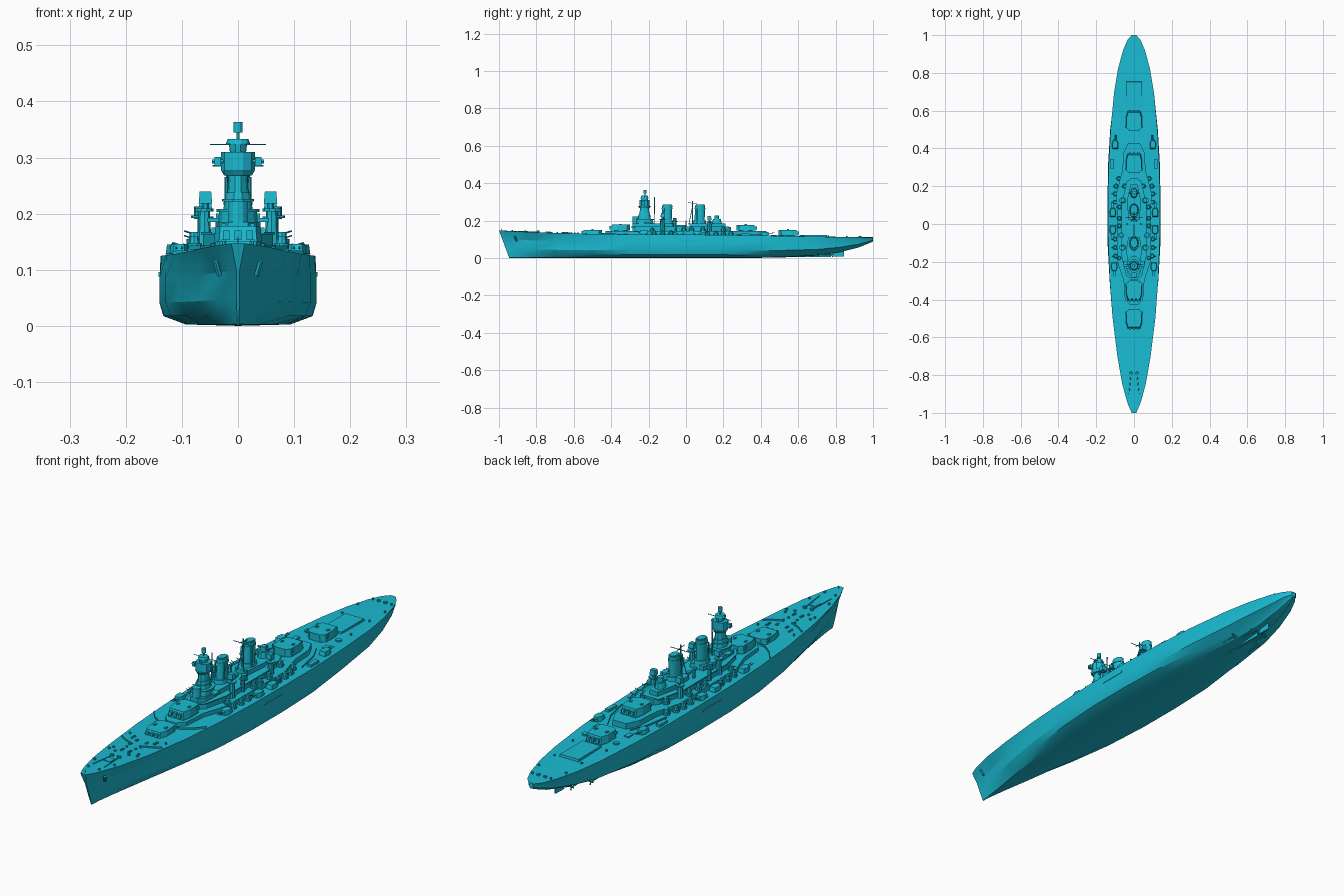
import bpy, bmesh, math, random
from mathutils import Vector

if "Cube" in bpy.data.objects:
    bpy.data.objects.remove(bpy.data.objects["Cube"])

random.seed(4)
mat = bpy.data.materials.new("hull_paint")
mat.diffuse_color = (0.01, 0.5, 0.65, 1)
mat.use_nodes = True
mat.node_tree.nodes["Principled BSDF"].inputs["Base Color"].default_value = mat.diffuse_color


def finish(name, bm):
    bmesh.ops.recalc_face_normals(bm, faces=bm.faces)
    me = bpy.data.meshes.new(name)
    bm.to_mesh(me)
    bm.free()
    me.materials.append(mat)
    ob = bpy.data.objects.new(name, me)
    bpy.context.collection.objects.link(ob)
    return ob


def loft(bm, rings):
    vs = [[bm.verts.new(p) for p in r] for r in rings]
    n = len(vs[0])
    for a, b in zip(vs, vs[1:]):
        for i in range(n):
            bm.faces.new((a[i], a[(i + 1) % n], b[(i + 1) % n], b[i]))
    bm.faces.new(vs[0])
    bm.faces.new(vs[-1])


def prism(name, outline, z0, z1, top=1.0, both=False, shift=0.0):
    """Vertical prism; top scales and shifts the upper outline, both mirrors it in x."""
    cx = sum(p[0] for p in outline) / len(outline)
    cy = sum(p[1] for p in outline) / len(outline)
    bm = bmesh.new()
    for s in ((1, -1) if both else (1,)):
        loft(bm, [[(s * x, y, z0) for x, y in outline],
                  [(s * (cx + (x - cx) * top), cy + (y - cy) * top + shift, z1) for x, y in outline]])
    return finish(name, bm)


def sym(half):
    return half + [(-x, y) for x, y in reversed(half)]


def rect(x, y, w, l):
    return [(x - w / 2, y - l / 2), (x + w / 2, y - l / 2), (x + w / 2, y + l / 2), (x - w / 2, y + l / 2)]


def oval(x, y, rx, ry=None, n=12):
    ry = ry or rx
    return [(x + rx * math.cos(math.tau * i / n), y + ry * math.sin(math.tau * i / n)) for i in range(n)]


def rod(name, a, b, r, both=False, n=6):
    bm = bmesh.new()
    for s in ((1, -1) if both else (1,)):
        p, q = (Vector((s * v[0], v[1], v[2])) for v in (a, b))
        rot = (q - p).to_track_quat('Z', 'Y')
        ring = [rot @ Vector((x, y, 0)) for x, y in oval(0, 0, r, n=n)]
        loft(bm, [[p + v for v in ring], [q + v for v in ring]])
    return finish(name, bm)


# Hull stations: y, half widths at deck, side and bilge, keel height, deck height
stations = [
    (-1, .012, .003, .002, 0, .147), (-.95, .034, .013, .008, 0, .144), (-.85, .062, .036, .024, 0, .139),
    (-.7, .088, .071, .052, 0, .133), (-.5, .113, .106, .092, 0, .128), (-.3, .128, .129, .12, 0, .126),
    (-.1, .136, .14, .132, 0, .125), (.1, .138, .14, .133, 0, .124), (.3, .135, .138, .126, 0, .121),
    (.5, .124, .126, .102, .002, .118), (.7, .105, .102, .065, .012, .114), (.82, .085, .078, .038, .03, .112),
    (.92, .058, .05, .022, .055, .111), (.975, .034, .028, .012, .077, .11), (1, .012, .009, .005, .088, .11)]
rings = []
for y, d, m, b, k, D in stations:
    h = D - k
    half = [(0, k), (b * .7, k + .02 * h), (b, k + .14 * h), (m, k + .33 * h), (m, k + .68 * h), (d, D), (0, D + .001)]
    fall = max(0, (-y - .7) / .3)
    prof = half + [(-x, z) for x, z in reversed(half[1:-1])]
    rings.append([(x, y + fall * .055 * (1 - z / .147), z) for x, z in prof])
bm = bmesh.new()
loft(bm, rings)
hull = finish("hull", bm)
bpy.context.view_layer.objects.active = hull
hull.select_set(True)
bpy.ops.object.shade_smooth_by_angle(angle=math.radians(25))


def deck(y):
    for a, b in zip(stations, stations[1:]):
        if a[0] <= y <= b[0]:
            return a[5] + (b[5] - a[5]) * (y - a[0]) / (b[0] - a[0])


# Armour belt strake, rudder, skegs, shafts and propellers
prism("belt_strake", rect(.138, .03, .007, .12), .088, .096, both=True)
prism("rudder", sym([(.001, .785), (.005, .80), (.002, .845)]), .008, .06)
prism("skeg", sym([(.004, .58), (.006, .7), (.002, .775)]), .006, .04)
for x, y0, y1 in ((.028, .55, .78), (.06, .5, .7)):
    rod("propeller_shaft", (x, y0, .02), (x, y1, .016), .003, True)
    rod("shaft_strut", (x, y1 - .02, .016), (x * .8, y1 - .02, .06), .002, True)
    for i in range(4):
        a = math.tau * i / 4
        rod("propeller_blade", (x, y1, .019), (x + .013 * math.cos(a), y1 + .003, .019 + .013 * math.sin(a)), .003, True)

# Stepped superstructure decks
prism("main_deckhouse", sym([(.02, -.43), (.048, -.40), (.055, -.30), (.088, -.2), (.092, .17),
                             (.062, .28), (.055, .38), (.03, .43)]), .118, .143)
prism("upper_deckhouse", sym([(.02, -.285), (.04, -.265), (.062, -.17), (.062, .11), (.035, .22), (.02, .24)]), .143, .165)
prism("bridge_base", sym([(.018, -.285), (.034, -.26), (.04, -.13), (.03, -.07)]), .165, .185)
prism("aft_base", sym([(.028, .02), (.038, .12), (.018, .21)]), .165, .185)
prism("deck_lip", sym([(.02, -.295), (.043, -.27), (.066, -.17), (.066, .11), (.037, .23)]), .163, .167)

# Main turrets, d is the direction the guns face
def turret(name, y, z, h, d):
    prism(name + "_barbette", oval(0, y, .036, n=20), .11, z + .004)
    out = sym([(.034, y + d * .054), (.043, y + d * .02), (.042, y - d * .035), (.024, y - d * .05)])
    prism(name, out, z, z + h, .93, shift=-d * .004)
    prism(name + "_rangefinder", rect(0, y - d * .03, .094, .01), z + h * .55, z + h * .9)
    for x in (-.021, 0, .021):
        prism(name + "_gun_port", rect(x, y + d * .052, .012, .014), z + .006, z + h * .75)
    prism(name + "_hood", rect(.025, y, .008, .012), z + h, z + h + .004, both=True)


turret("turret_fore_low", -.5, .127, .023, -1)
turret("turret_fore_high", -.35, .147, .031, -1)
turret("turret_aft_high", .32, .146, .031, 1)
turret("turret_aft_low", .545, .12, .03, 1)
prism("aft_gun_cover", rect(0, .68, .086, .15), .11, .123, .97)

# Bridge tower, stacked tiers: half width, half length, bottom, top, taper
for i, (w, l, z0, z1, t) in enumerate([
        (.034, .05, .185, .205, .95), (.037, .053, .203, .208, 1), (.025, .036, .208, .238, .85),
        (.027, .036, .222, .226, 1), (.018, .028, .238, .275, .85), (.024, .03, .268, .277, 1.2),
        (.029, .027, .277, .31, 1), (.014, .02, .31, .324, 1.1), (.021, .021, .324, .333, .85)]):
    prism(f"bridge_tier_{i}", oval(0, -.222, w * 1.04, l, 10), z0, z1, t)
prism("conning_tower", oval(0, -.268, .017), .185, .222)
rod("bridge_rangefinder", (-.046, -.23, .293), (.046, -.23, .293), .004)
prism("rangefinder_end", rect(.036, -.23, .012, .014), .285, .301, both=True)
rod("upper_yard", (-.05, -.215, .323), (.05, -.215, .323), .0012)
rod("tower_mast", (0, -.22, .33), (0, -.22, .35), .003)
prism("top_director", oval(0, -.22, .008), .345, .363)
prism("bridge_wing", rect(.04, -.21, .03, .03), .185, .192, both=True)
rod("fore_pole_mast", (0, -.17, .18), (0, -.168, .325), .0025)

# Funnels with caps and surrounding pipes
for y in (-.104, .072):
    prism("funnel_casing", oval(0, y, .028, .04, 16), .16, .2, .85)
    f = prism("funnel", oval(0, y, .019, .027, 16), .19, .281, shift=.004)
    prism("funnel_band", oval(0, y + .003, .021, .029, 16), .262, .268)
    prism("funnel_cap", oval(0, y + .004, .015, .022, 16), .281, .285)
    rod("steam_pipe", (.021, y - .015, .18), (.021, y - .012, .265), .003, True)

# Main mast with yards and stays
rod("main_mast", (0, .034, .18), (0, .034, .305), .0028)
rod("main_yard", (-.045, .034, .285), (.045, .034, .285), .0014)
rod("mast_gaff", (0, .01, .296), (0, .06, .29), .0014)
rod("mast_leg", (.015, .015, .18), (0, .034, .27), .0018, True)

# Aft control tower
prism("aft_tower", oval(0, .165, .02, .028, 10), .185, .207, .8)
prism("aft_director", oval(0, .165, .012), .207, .226)
rod("aft_rangefinder", (-.026, .165, .218), (.026, .165, .218), .0035)

# Side director columns
for y in (-.125, .125):
    top = .226 if y < 0 else .212
    prism("director_column", oval(.06, y, .013, n=8), .14, top - .018, .75, True)
    prism("director_platform", oval(.061, y, .017, n=10), top - .022, top - .017, both=True)
    prism("director_head", rect(.058, y, .024, .022), top - .008, top + .013, .85, True)
    rod("director_neck", (.058, y, top - .02), (.058, y, top - .006), .006, True)
prism("searchlight_platform", oval(.068, -.06, .016, n=10), .192, .197, both=True)
prism("searchlight", oval(.068, -.06, .01, n=10), .197, .213, both=True)
prism("searchlight_column", oval(.064, -.06, .008, n=8), .14, .193, both=True)

# Secondary twin turrets on deck
for y, x, d in ((.42, .1, 1), (-.225, .105, -1), (-.03, .112, -1), (.06, .112, 1)):
    z = deck(y) - .002
    prism("secondary_barbette", oval(x, y, .014), z, z + .008, both=True)
    prism("secondary_turret", [(x - .014, y - d * .022), (x + .014, y - d * .022), (x + .017, y + d * .005),
                               (x + .01, y + d * .024), (x - .01, y + d * .024), (x - .017, y + d * .005)],
          z + .005, z + .022, .85, True)
    for o in (-.005, .005):
        rod("secondary_gun", (x + o, y + d * .015, z + .014), (x + o, y + d * .052, z + .017), .0018, True)

# Shielded anti-aircraft guns along the superstructure
for x, y, z in ((.08, .24, .12), (.095, .2, .12), (.1, .16, .12), (.1, .115, .12), (.078, -.01, .143), (.077, .03, .143),
                (.076, .09, .143), (.1, -.08, .122), (.1, -.125, .122), (.097, -.17, .122), (.078, -.18, .135), (.05, .2, .143)):
    prism("gun_tub", oval(x, y, .014, n=10), z, z + .012, both=True)
    prism("gun_mount", oval(x, y, .01, n=8), z + .012, z + .024, .75, True)
    rod("light_gun", (x, y, z + .02), (x + .018, y, z + .026), .0014, True)

# Boats and small deckhouses between the funnels
for y in (-.05, -.02):
    prism("ship_boat", sym([(.002, y - .018), (.006, y), (.003, y + .018)]), .165, .176)
prism("boat_crane", rect(.035, .0, .008, .008), .16, .2, both=True)
prism("side_house", rect(.115, .32, .018, .05), .119, .131, both=True)

# Breakwaters on foredeck and raised quarterdeck edges
def wall(name, path, h):
    bm = bmesh.new()
    for s in (1, -1):
        for (x0, y0), (x1, y1) in zip(path, path[1:]):
            ends = []
            for x, y in ((x0, y0), (x1, y1)):
                z = deck(y) - .002
                ends.append([(s * x, y, z), (s * x, y + .004, z), (s * x, y + .004, z + h), (s * x, y, z + h)])
            loft(bm, ends)
    finish(name, bm)


wall("fore_breakwater", [(.018, -.66), (.055, -.645), (.09, -.622)], .008)
wall("turret_breakwater", [(0, -.45), (.05, -.44), (.09, -.41), (.118, -.375)], .009)
wall("aft_screen", [(.05, .43), (.08, .37), (.1, .27)], .009)

# Foredeck fittings: capstans, anchor chains, bollards, vents
prism("capstan", oval(.016, -.79, .009, n=10), .132, .146, .8, True)
prism("windlass_base", rect(0, -.83, .03, .03), .132, .142)
rod("anchor_chain", (.016, -.79, .139), (.026, -.9, .143), .002, True)
rod("anchor", (.04, -.915, .115), (.033, -.905, .09), .005, True)
for y in (-.93, -.86, -.74, -.58, .62, .76, .86, .93):
    w = next(s[1] for s in stations if s[0] >= y - .05) * .72
    prism("bollard", oval(w, y, .004, n=8), deck(y) - .002, deck(y) + .007, both=True)
for _ in range(10):
    y, x = random.uniform(-.76, -.58), random.uniform(.012, .06)
    prism("deck_vent", rect(x, y, .007, .007), deck(y) - .002, deck(y) + .006, both=True)
prism("quarterdeck_tub", oval(.07, .55, .012, n=10), .112, .124, both=True)
prism("quarterdeck_hatch", rect(.07, .47, .02, .03), .114, .124, both=True)
prism("stern_winch", oval(.015, .93, .007, n=8), .108, .118, both=True)
rod("bow_jackstaff", (0, -.985, .145), (0, -.985, .158), .001)
